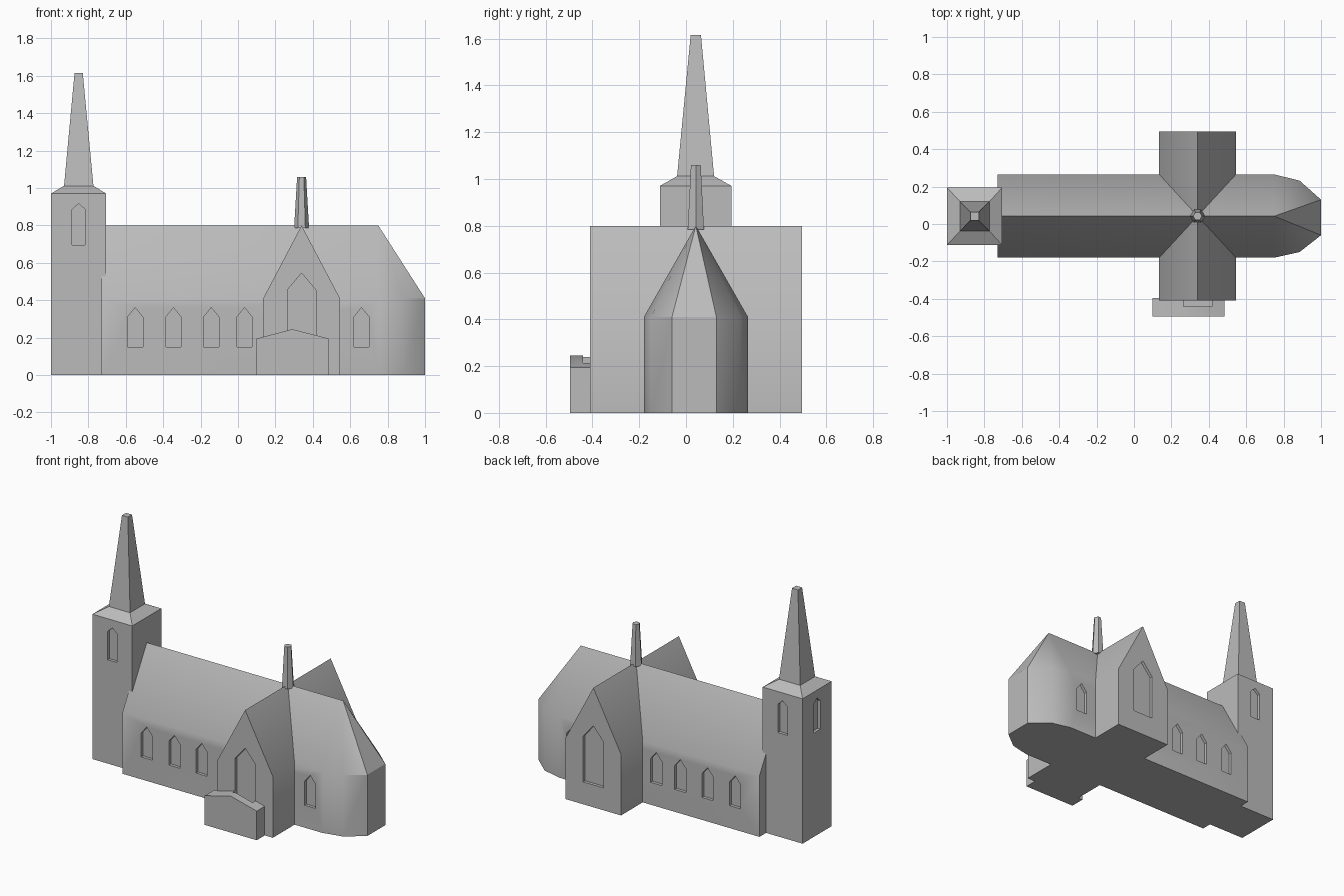
import bpy, bmesh, math

if "Cube" in bpy.data.objects:
    bpy.data.objects.remove(bpy.data.objects["Cube"])

stone = bpy.data.materials.new("plain stone grey")
stone.diffuse_color = (0.5, 0.5, 0.5, 1)
stone.use_nodes = True
stone.node_tree.nodes["Principled BSDF"].inputs["Base Color"].default_value = stone.diffuse_color
CY = 0.042           # y of the nave axis
EAVES, RIDGE = 0.41, 0.80


def loft(bm, rings):
    """Skin a closed solid through rings that all have the same point count."""
    vs = [[bm.verts.new(p) for p in r] for r in rings]
    n = len(rings[0])
    for a, b in zip(vs, vs[1:]):
        for i in range(n):
            j = (i + 1) % n
            bm.faces.new((a[i], a[j], b[j], b[i]))
    bm.faces.new(vs[0][::-1])
    bm.faces.new(vs[-1])


def make(name, solids):
    bm = bmesh.new()
    for rings in solids:
        loft(bm, rings)
    bmesh.ops.remove_doubles(bm, verts=bm.verts, dist=1e-5)
    bmesh.ops.recalc_face_normals(bm, faces=bm.faces)
    me = bpy.data.meshes.new(name)
    bm.to_mesh(me)
    bm.free()
    me.materials.append(stone)
    ob = bpy.data.objects.new(name, me)
    bpy.context.collection.objects.link(ob)
    return ob


def along_y(profile, y0, y1):
    return [[(x, y, z) for x, z in profile] for y in (y0, y1)]


def along_x(profile, x0, x1):
    return [[(x, y, z) for y, z in profile] for x in (x0, x1)]


def rect(x0, x1, y0, y1, z):
    return [(x0, y0, z), (x1, y0, z), (x1, y1, z), (x0, y1, z)]


def pointed(c, half, z0, z1, z2):
    """Pointed window outline: sill z0, shoulder z1, tip z2."""
    return [(c - half, z0), (c + half, z0), (c + half, z1), (c, z2), (c - half, z1)]


def cut(ob, cutter):
    bpy.context.view_layer.objects.active = ob
    m = ob.modifiers.new("window recesses", 'BOOLEAN')
    m.operation, m.solver, m.object = 'DIFFERENCE', 'EXACT', cutter
    bpy.ops.object.modifier_apply(modifier=m.name)


def both_sides(profile, y0, y1, depth=0.02, out=0.03):
    """Recess cutters through the front wall y0 and the back wall y1."""
    return [along_y(profile, y0 - out, y0 + depth), along_y(profile, y1 - depth, y1 + out)]


# Nave with faceted apse: walls, then roof drawn in to the ridge
plan = [(-0.73, -0.18), (0.75, -0.18), (0.885, -0.15), (1, -0.06),
        (1, 0.13), (0.885, 0.232), (0.75, 0.265), (-0.73, 0.265)]
bm = bmesh.new()
rows = [[bm.verts.new((x, y, z)) for x, y in plan] for z in (0, EAVES)]
west, east = (bm.verts.new((x, CY, RIDGE)) for x in (-0.73, 0.75))
low, top = rows
bm.faces.new(low[::-1])
for i in range(7):
    bm.faces.new((low[i], low[i + 1], top[i + 1], top[i]))
bm.faces.new((low[7], low[0], top[0], west, top[7]))
bm.faces.new((top[0], top[1], east, west))
bm.faces.new((top[6], top[7], west, east))
for i in range(1, 6):
    bm.faces.new((top[i], top[i + 1], east))
bmesh.ops.recalc_face_normals(bm, faces=bm.faces)
mesh = bpy.data.meshes.new("nave")
bm.to_mesh(mesh)
bm.free()
mesh.materials.append(stone)
nave = bpy.data.objects.new("nave", mesh)
bpy.context.collection.objects.link(nave)

# Transept crossing the nave
transept = make("transept", [along_y(
    [(0.135, 0), (0.545, 0), (0.545, EAVES), (0.34, RIDGE), (0.135, EAVES)], -0.41, 0.495)])

# Low porch in front of the transept
porch = make("porch", [along_y(
    [(0.10, 0), (0.485, 0), (0.485, 0.195), (0.29, 0.245), (0.10, 0.195)], -0.495, -0.395)])

# Tower, sloped cap and spire
tower = make("tower", [[
    rect(-1, -0.705, -0.112, 0.195, 0), rect(-1, -0.705, -0.112, 0.195, 0.97),
    rect(-0.93, -0.773, -0.038, 0.12, 1.012), rect(-0.874, -0.83, 0.02, 0.064, 1.615)]])

# Small six-sided roof turret over the crossing
turret = make("roof_turret", [[
    [(0.34 + r * math.cos(i * math.pi / 3), CY + r * math.sin(i * math.pi / 3), z)
     for i in range(6)] for r, z in ((0.04, 0.785), (0.024, 1.06))]])

# Window recesses
nave_cut = make("nave_cutter", [s for c in (-0.55, -0.345, -0.143, 0.035, 0.66)
                                for s in both_sides(pointed(c, 0.041, 0.15, 0.31, 0.36), -0.18, 0.265)])
transept_cut = make("transept_cutter",
                    both_sides(pointed(0.34, 0.076, 0.15, 0.455, 0.545), -0.41, 0.495))
tower_cut = make("tower_cutter",
                 both_sides(pointed(-0.852, 0.035, 0.695, 0.885, 0.917), -0.112, 0.195)
                 + [along_x(pointed(CY, 0.035, 0.695, 0.885, 0.917), -1.03, -0.98)])
for ob, cutter in ((nave, nave_cut), (transept, transept_cut),
                   (porch, transept_cut), (tower, tower_cut)):
    cut(ob, cutter)
for cutter in (nave_cut, transept_cut, tower_cut):
    bpy.data.objects.remove(cutter)

# Soft eaves and apse, crisp corners elsewhere
bpy.ops.object.select_all(action='DESELECT')
for ob in (nave, transept, porch, tower, turret):
    ob.select_set(True)
bpy.context.view_layer.objects.active = nave
bpy.ops.object.shade_smooth_by_angle(angle=math.radians(31))
